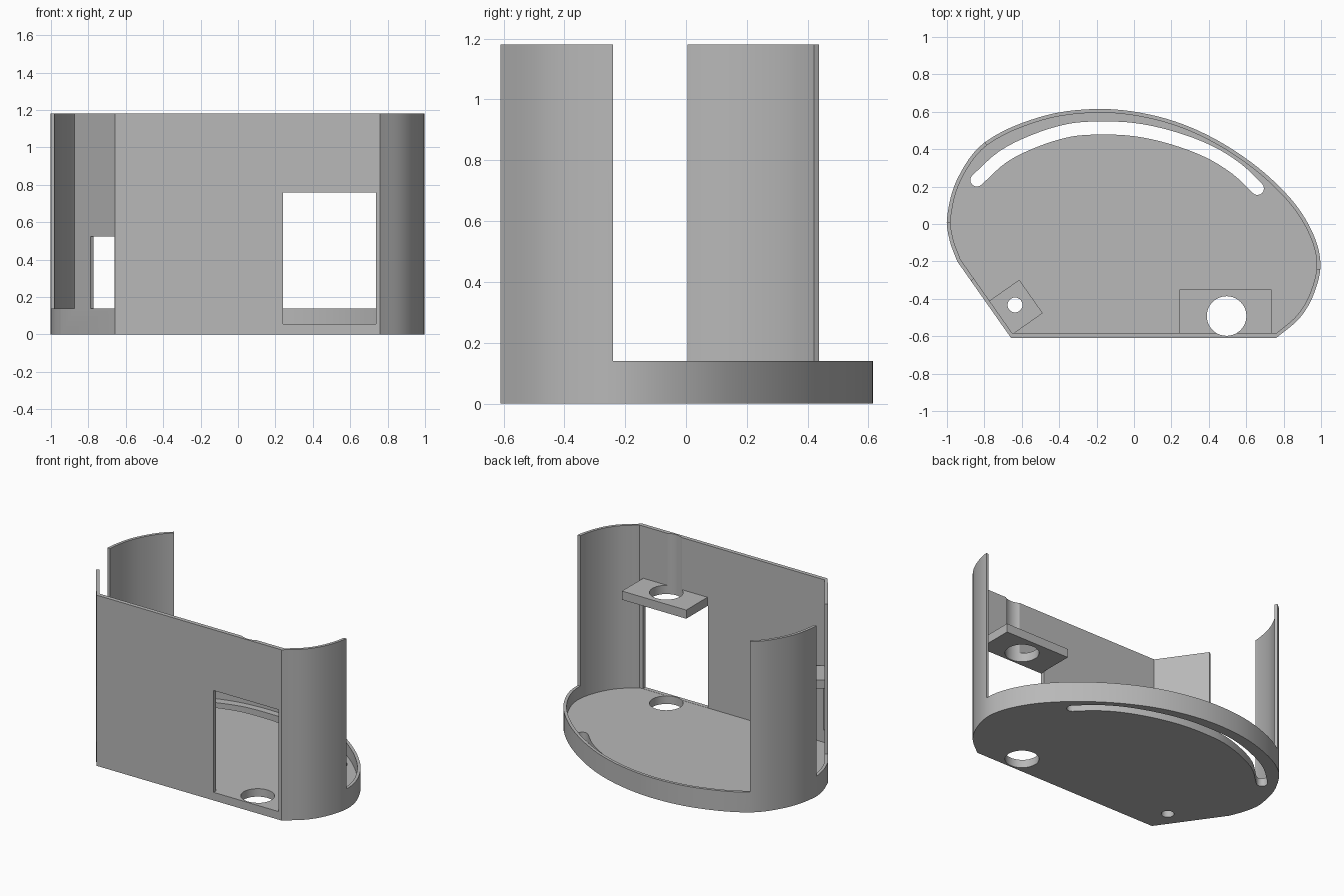
import bpy
from math import cos, sin, pi
from mathutils import Vector
from mathutils.geometry import interpolate_bezier

cube = bpy.data.objects.get("Cube")
if cube:
    bpy.data.objects.remove(cube)

HEIGHT, RIM, FLOOR = 1.18, 0.14, 0.055

grey = bpy.data.materials.new("light grey")
grey.use_nodes = True
colour = (0.48, 0.48, 0.48, 1)
grey.diffuse_color = colour
grey.node_tree.nodes["Principled BSDF"].inputs["Base Color"].default_value = colour


def smooth_path(points, steps=6):
    """Smooth curve passing through every point."""
    pts = [Vector((*p, 0)) for p in points]
    out = []
    for i in range(len(pts) - 1):
        a, b = pts[i], pts[i + 1]
        before = pts[i - 1] if i else a
        after = pts[min(i + 2, len(pts) - 1)]
        size = (b - a).length / 3
        ta = (b - before).normalized() * size
        tb = (after - a).normalized() * size
        out += interpolate_bezier(a, a + ta, b - tb, b, steps + 1)[:-1]
    return [p.to_2d() for p in out + [pts[-1]]]


def prism(name, outline, low, high):
    """Upright solid from a counter-clockwise plan outline."""
    n = len(outline)
    verts = [(p[0], p[1], z) for z in (low, high) for p in outline]
    faces = [tuple(reversed(range(n))), tuple(range(n, 2 * n))]
    faces += [(i, (i + 1) % n, n + (i + 1) % n, n + i) for i in range(n)]
    mesh = bpy.data.meshes.new(name)
    mesh.from_pydata(verts, [], faces)
    mesh.materials.append(grey)
    obj = bpy.data.objects.new(name, mesh)
    bpy.context.scene.collection.objects.link(obj)
    return obj


def circle(x, y, r, n=40):
    return [(x + r * cos(2 * pi * i / n), y + r * sin(2 * pi * i / n)) for i in range(n)]


def box(x0, x1, y0, y1):
    return [(x0, y0), (x1, y0), (x1, y1), (x0, y1)]


def inset(outline, thickness):
    """Move every edge inward by its own thickness."""
    n, out = len(outline), []
    for i, p in enumerate(outline):
        e1 = (p - outline[i - 1]).normalized()
        e2 = (outline[(i + 1) % n] - p).normalized()
        n1, n2 = Vector((-e1.y, e1.x)), Vector((-e2.y, e2.x))
        t1, t2 = thickness[i - 1], thickness[i]
        det = n1.x * n2.y - n1.y * n2.x
        if abs(det) < 0.02:
            out.append(p + n1 * t1)
        else:
            out.append(p + Vector((t1 * n2.y - t2 * n1.y, t2 * n1.x - t1 * n2.x)) / det)
    return out


def cut(obj, cutters):
    """Subtract the cutters and bake the result."""
    for c in cutters:
        c.hide_render = True
        mod = obj.modifiers.new("cut", 'BOOLEAN')
        mod.operation, mod.solver, mod.object = 'DIFFERENCE', 'EXACT', c
    graph = bpy.context.evaluated_depsgraph_get()
    graph.update()
    mesh = bpy.data.meshes.new_from_object(obj.evaluated_get(graph))
    obj.modifiers.clear()
    obj.data = mesh
    for c in cutters:
        bpy.data.objects.remove(c)


# Plan outline: flat front, curved back, slanted corner
curve = smooth_path([
    (0.76, -0.61), (0.888, -0.5), (0.963, -0.37), (0.997, -0.21), (0.952, -0.04),
    (0.834, 0.14), (0.62, 0.335), (0.353, 0.495), (0.085, 0.585), (-0.2, 0.615),
    (-0.5, 0.573), (-0.8, 0.435), (-0.945, 0.24), (-1.0, 0.03), (-0.985, -0.09),
    (-0.945, -0.2)])
corner = Vector((-0.657, -0.61))
outline = [corner] + curve
thickness = [0.028] + [0.02] * (len(outline) - 1)

# Slot following the curved back
path = smooth_path([(-0.84, 0.235), (-0.7, 0.36), (-0.53, 0.445), (-0.35, 0.5),
                    (-0.2, 0.513), (0, 0.505), (0.2, 0.462), (0.4, 0.387),
                    (0.55, 0.294), (0.66, 0.19)], 4)
slot_r = 0.035
normals = []
for i in range(len(path)):
    d = (path[min(i + 1, len(path) - 1)] - path[max(i - 1, 0)]).normalized()
    normals.append(Vector((-d.y, d.x)))


def cap(center, normal):
    """Round end from the normal, turning counter-clockwise."""
    side = Vector((-normal.y, normal.x))
    return [center + slot_r * (normal * cos(pi * k / 8) + side * sin(pi * k / 8))
            for k in range(9)]


slot = [p - n * slot_r for p, n in zip(path, normals)][1:-1]
slot += cap(path[-1], -normals[-1])
slot += [p + n * slot_r for p, n in zip(path, normals)][-2:0:-1]
slot += cap(path[0], normals[0])

# Small window in the slanted wall
along = (curve[-1] - corner).normalized()
inward = Vector((along.y, -along.x))


def slanted(t0, t1, d0, d1):
    return [corner + along * t + inward * d
            for t, d in ((t0, d0), (t0, d1), (t1, d1), (t1, d0))]


def round_cutters():
    return [prism("large_hole_cutter", circle(0.495, -0.492, 0.106), -0.5, 2),
            prism("small_hole_cutter", circle(-0.636, -0.433, 0.04, 24), -0.5, 2)]


# Housing: floor, rim and tall walls
housing = prism("housing", outline, 0, HEIGHT)
right_gap = [(1.2, -0.24), (1.2, 1), (-0.95, 1), (-0.95, 0.69), (-0.7, 0.28), (0.3, -0.24)]
left_gap = [(-1.2, -0.53), (-0.87, -0.3), (-0.7, -0.18), (-0.7, 0.005), (-1.2, 0.005)]
cut(housing, [
    prism("cavity_cutter", inset(outline, thickness), FLOOR, 2),
    prism("right_gap_cutter", right_gap, RIM, 2.1),
    prism("left_gap_cutter", left_gap, RIM, 2.1),
    prism("window_cutter", box(0.24, 0.737, -0.8, -0.56), FLOOR + 0.001, 0.76),
    prism("small_window_cutter", slanted(0.008, 0.23, -0.1, 0.028), RIM, 0.525),
    prism("slot_cutter", slot, -0.5, 0.3),
] + round_cutters())

# Shelves above the windows
large_shelf = prism("large_shelf", box(0.243, 0.735, -0.584, -0.35), 0.76, 0.82)
cut(large_shelf, round_cutters())
small_shelf = prism("small_shelf", slanted(0.012, 0.23, 0.018, 0.215), 0.525, 0.585)
cut(small_shelf, round_cutters())

# Smooth curved walls, keep sharp edges
bpy.ops.object.select_all(action='DESELECT')
for obj in (housing, large_shelf, small_shelf):
    obj.select_set(True)
bpy.context.view_layer.objects.active = housing
bpy.ops.object.shade_smooth_by_angle(angle=0.5)
